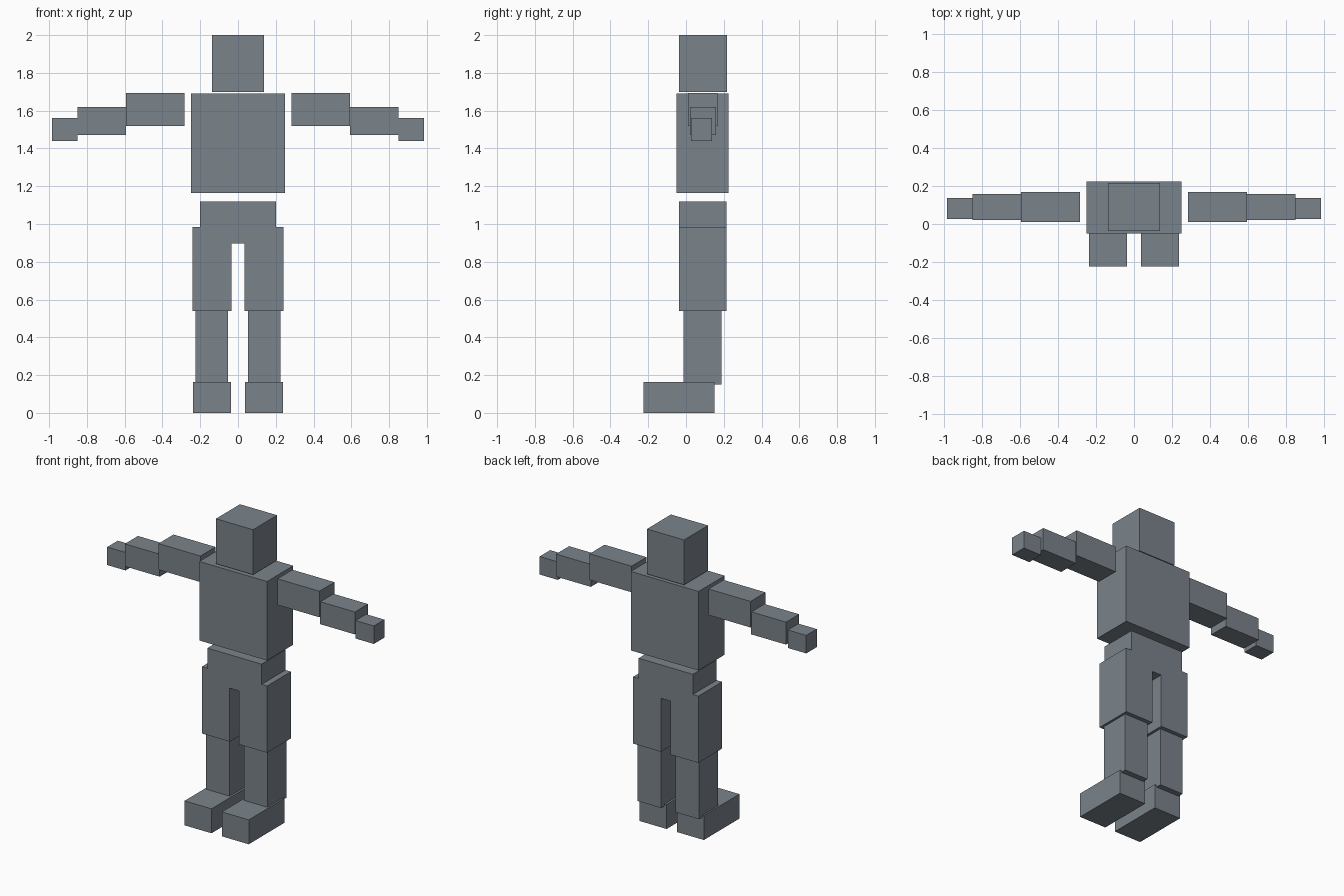
import bpy
import bmesh
from mathutils import Matrix, Vector

if "Cube" in bpy.data.objects:
    bpy.data.objects.remove(bpy.data.objects["Cube"])

slate = bpy.data.materials.new("slate_grey")
slate.diffuse_color = (0.195, 0.227, 0.258, 1.0)
slate.use_nodes = True
slate.node_tree.nodes["Principled BSDF"].inputs["Base Color"].default_value = slate.diffuse_color


def box(name, x, y, z):
    """Box spanning the given (min, max) ranges."""
    lo, hi = Vector((x[0], y[0], z[0])), Vector((x[1], y[1], z[1]))
    bm = bmesh.new()
    bmesh.ops.create_cube(bm, size=1.0, matrix=Matrix.Diagonal((hi - lo).to_4d()))
    mesh = bpy.data.meshes.new(name)
    bm.to_mesh(mesh)
    bm.free()
    mesh.materials.append(slate)
    obj = bpy.data.objects.new(name, mesh)
    obj.location = (lo + hi) / 2
    bpy.context.collection.objects.link(obj)


def pair(name, x, y, z):
    """Matching boxes on both sides of the body."""
    box("left_" + name, x, y, z)
    box("right_" + name, (-x[1], -x[0]), y, z)


# Head and trunk
box("head", (-0.137, 0.137), (-0.037, 0.216), (1.70, 2.0))
box("torso", (-0.25, 0.25), (-0.051, 0.225), (1.163, 1.69))
box("pelvis", (-0.20, 0.20), (-0.037, 0.214), (0.897, 1.12))

# Arms, stepping down towards the hands
pair("upper_arm", (0.284, 0.594), (0.01, 0.168), (1.52, 1.694))
pair("forearm", (0.592, 0.849), (0.02, 0.158), (1.47, 1.62))
pair("hand", (0.849, 0.984), (0.027, 0.138), (1.44, 1.56))

# Legs
pair("thigh", (0.035, 0.241), (-0.037, 0.214), (0.54, 0.985))
pair("shin", (0.052, 0.226), (-0.013, 0.187), (0.15, 0.54))
pair("foot", (0.038, 0.237), (-0.225, 0.15), (0.0, 0.163))
